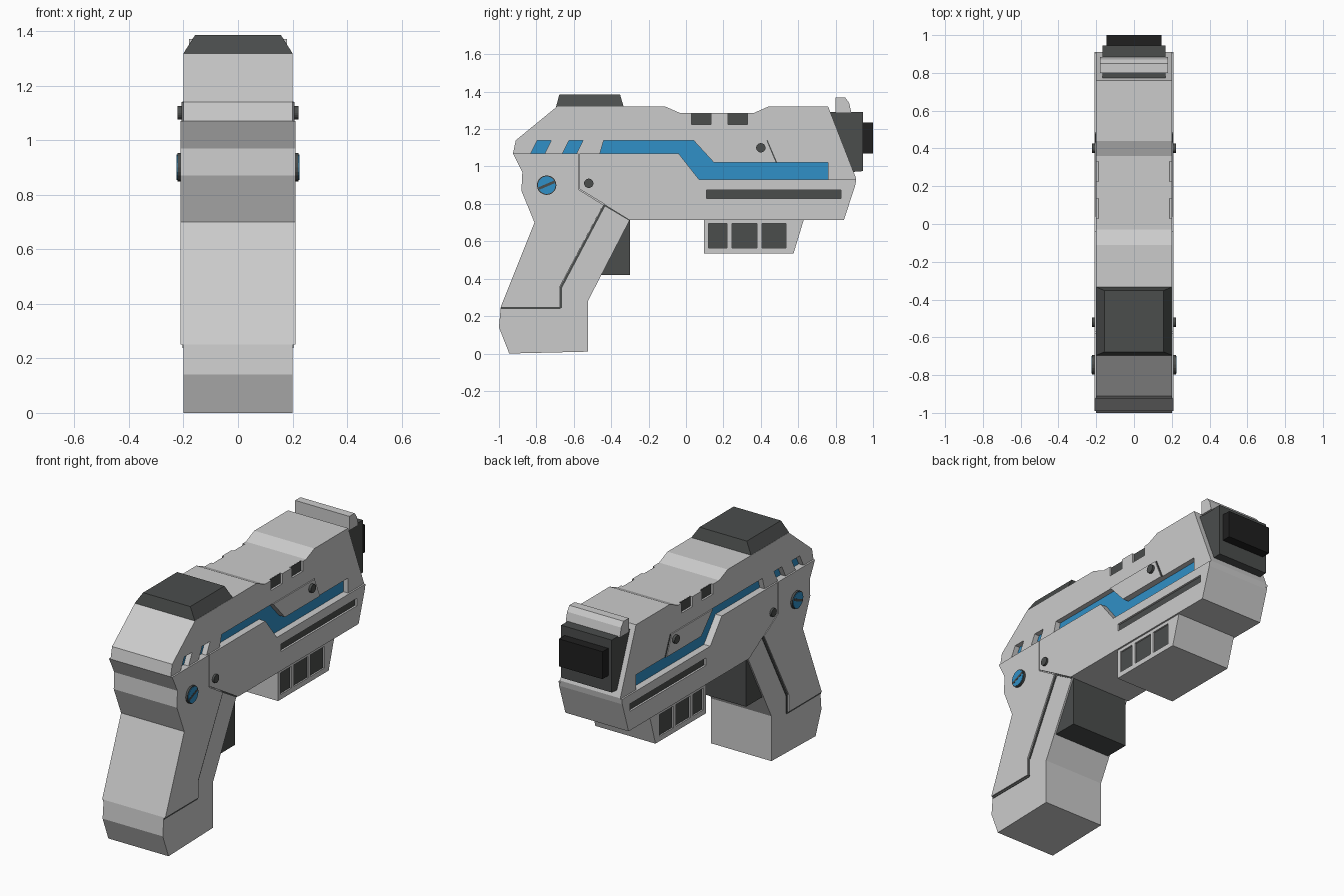
import bpy, bmesh, math

if "Cube" in bpy.data.objects:
    bpy.data.objects.remove(bpy.data.objects["Cube"])

def material(name, rgb):
    m = bpy.data.materials.new(name)
    m.diffuse_color = (*rgb, 1)
    m.use_nodes = True
    m.node_tree.nodes["Principled BSDF"].inputs["Base Color"].default_value = m.diffuse_color
    return m

DARK = material("dark_grey", (0.07, 0.075, 0.073))
BLACK = material("black", (0.014, 0.014, 0.014))
BLUE = material("blue", (0.03, 0.28, 0.57))

def add_prism(bm, pts, x0, x1):
    a = [bm.verts.new((x0, y, z)) for y, z in pts]
    b = [bm.verts.new((x1, y, z)) for y, z in pts]
    bm.faces.new(a)
    bm.faces.new(b[::-1])
    for i in range(len(pts)):
        j = (i + 1) % len(pts)
        bm.faces.new((a[i], b[i], b[j], a[j]))

def finish(name, bm, mat=None):
    bmesh.ops.recalc_face_normals(bm, faces=bm.faces[:])
    me = bpy.data.meshes.new(name)
    bm.to_mesh(me)
    bm.free()
    ob = bpy.data.objects.new(name, me)
    bpy.context.collection.objects.link(ob)
    if mat:
        me.materials.append(mat)
    return ob

def solid(name, pts, half, mat=None):
    """Side profile extruded across the full width."""
    bm = bmesh.new()
    add_prism(bm, pts, -half, half)
    return finish(name, bm, mat)

def sides(name, outlines, x0, x1, mat=None):
    """Side profiles as slabs on both the left and right."""
    bm = bmesh.new()
    for pts in outlines:
        add_prism(bm, pts, x0, x1)
        add_prism(bm, pts, -x1, -x0)
    return finish(name, bm, mat)

def rect(y0, y1, z0, z1):
    return [(y0, z0), (y1, z0), (y1, z1), (y0, z1)]

def disc(y, z, r, n=20):
    return [(y + r * math.cos(2 * math.pi * i / n), z + r * math.sin(2 * math.pi * i / n)) for i in range(n)]

def line(p, q, w):
    dy, dz = q[0] - p[0], q[1] - p[1]
    k = w / 2 / math.hypot(dy, dz)
    ny, nz = -dz * k, dy * k
    return [(p[0] + ny, p[1] + nz), (q[0] + ny, q[1] + nz), (q[0] - ny, q[1] - nz), (p[0] - ny, p[1] - nz)]

def recess(targets, outlines, floor, name, mat):
    """Cut pockets in both sides and line their floors with coloured plates."""
    cutter = sides("cutter", outlines, floor, 0.3)
    cutter.hide_render = True
    for ob in targets:
        mod = ob.modifiers.new("pockets", 'BOOLEAN')
        mod.operation, mod.solver, mod.object = 'DIFFERENCE', 'EXACT', cutter
        bpy.context.view_layer.objects.active = ob
        bpy.ops.object.modifier_apply(modifier=mod.name)
    bpy.data.objects.remove(cutter)
    sides(name, outlines, floor - 0.01, floor + 0.003, mat)

# Main body with grip core
body = solid("body", [
    (-0.91, 1.14), (-0.69, 1.32), (-0.11, 1.32), (-0.03, 1.285), (0.36, 1.285), (0.44, 1.32),
    (0.76, 1.32), (0.91, 0.935), (0.905, 0.9), (0.845, 0.715), (-0.30, 0.715), (-0.525, 0.28),
    (-0.525, 0.01), (-0.945, 0.0), (-1.0, 0.14), (-0.99, 0.25), (-0.81, 0.70), (-0.88, 0.87),
    (-0.875, 0.97), (-0.925, 1.07)], 0.2)

# Raised side panels
frame = sides("frame_panel", [[
    (-0.57, 1.07), (-0.04, 1.07), (0.07, 0.93), (0.91, 0.93), (0.905, 0.9), (0.845, 0.715),
    (-0.30, 0.715), (-0.43, 0.795), (-0.57, 0.88)]], 0.2, 0.21)
sides("grip_panel", [[
    (-0.576, 1.07), (-0.925, 1.07), (-0.875, 0.97), (-0.88, 0.87), (-0.81, 0.70), (-0.99, 0.25),
    (-0.677, 0.25), (-0.677, 0.353), (-0.442, 0.795), (-0.576, 0.878)]], 0.2, 0.21)
sides("slide_panel", [[(0.04, 1.14), (0.43, 1.14), (0.48, 1.02), (0.15, 1.02)]], 0.2, 0.207)

# Dark seams around the grip and slide panels
path = [(-0.99, 0.244), (-0.67, 0.244), (-0.67, 0.35), (-0.435, 0.795), (-0.30, 0.715)]
sides("grip_seam", [line(p, q, 0.012) for p, q in zip(path, path[1:])], 0.195, 0.203, DARK)
sides("slide_seam", [line((0.433, 1.14), (0.484, 1.02), 0.007)], 0.195, 0.203, DARK)

# Blue channel and slots
recess([body], [
    [(-0.46, 1.07), (-0.44, 1.14), (0.04, 1.14), (0.15, 1.02), (0.76, 1.02), (0.76, 0.93), (0.07, 0.93), (-0.04, 1.07)],
    [(-0.83, 1.07), (-0.795, 1.14), (-0.72, 1.14), (-0.755, 1.07)],
    [(-0.66, 1.07), (-0.625, 1.14), (-0.55, 1.14), (-0.585, 1.07)]], 0.165, "blue_inlay", BLUE)

# Dark side groove and top vents
recess([body, frame], [rect(0.11, 0.83, 0.83, 0.875)], 0.195, "side_groove", DARK)
recess([body], [rect(y, y + 0.105, 1.225, 1.3) for y in (0.03, 0.225)], 0.185, "cutter_vents", DARK)
vents = bpy.data.objects["cutter_vents"]
vents.name = "top_vents"
for v in vents.data.vertices:
    v.co.z = min(v.co.z, 1.284)

# Under-barrel rail with dark windows
rail = solid("rail", [(0.095, 0.717), (0.63, 0.717), (0.575, 0.535), (0.095, 0.535)], 0.2)
recess([rail], [rect(a, b, 0.565, 0.695) for a, b in ((0.12, 0.22), (0.245, 0.38), (0.405, 0.535))],
       0.188, "rail_windows", DARK)

# Trigger block
solid("trigger", [(-0.30, 0.72), (-0.30, 0.42), (-0.5, 0.42), (-0.4, 0.72)], 0.19, DARK)

# Muzzle and front sight
solid("muzzle", [(0.76, 1.29), (0.945, 1.29), (0.945, 0.975), (0.88, 0.97)], 0.168, DARK)
solid("barrel_tip", rect(0.94, 1.0, 1.07, 1.235), 0.145, BLACK)
solid("front_sight", [(0.80, 1.285), (0.80, 1.37), (0.85, 1.37), (0.872, 1.34), (0.885, 1.285)], 0.18)

# Tapered rear sight
bm = bmesh.new()
low = [bm.verts.new(c) for c in ((-0.2, -0.695, 1.318), (0.2, -0.695, 1.318), (0.2, -0.333, 1.318), (-0.2, -0.333, 1.318))]
top = [bm.verts.new(c) for c in ((-0.157, -0.677, 1.386), (0.157, -0.677, 1.386), (0.157, -0.353, 1.386), (-0.157, -0.353, 1.386))]
bm.faces.new(low)
bm.faces.new(top)
for i in range(4):
    j = (i + 1) % 4
    bm.faces.new((low[i], low[j], top[j], top[i]))
finish("rear_sight", bm, DARK)

# Bolts and slotted blue dial
sides("bolts", [disc(0.40, 1.10, 0.025), disc(-0.52, 0.91, 0.025)], 0.195, 0.222, DARK)
sides("dial_rim", [disc(-0.745, 0.90, 0.052)], 0.205, 0.222, DARK)
sides("dial", [disc(-0.745, 0.90, 0.047)], 0.21, 0.225, BLUE)
sides("dial_slot", [line((-0.787, 0.882), (-0.703, 0.918), 0.014)], 0.22, 0.226, DARK)
